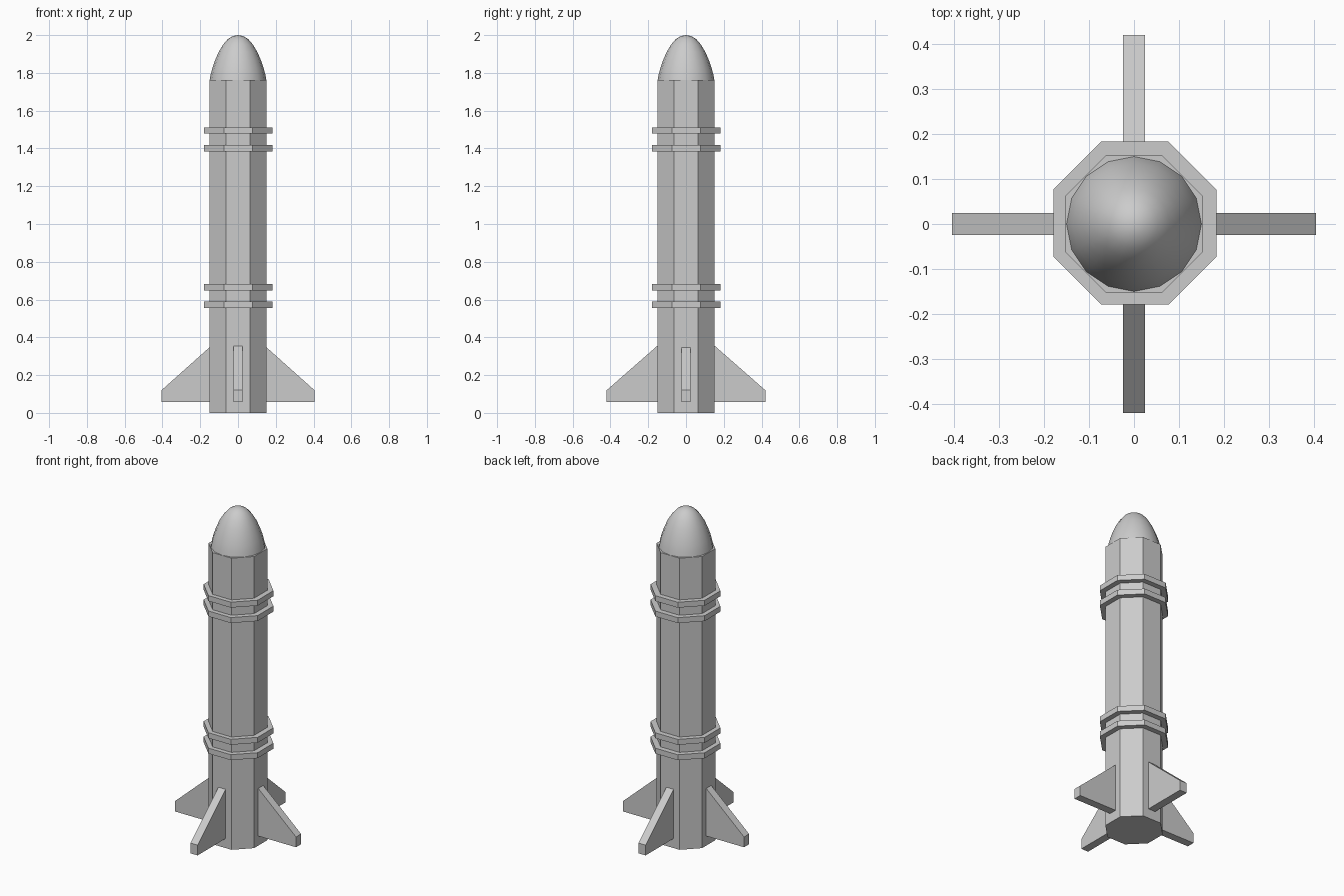
import bpy, bmesh, math

if "Cube" in bpy.data.objects:
    bpy.data.objects.remove(bpy.data.objects["Cube"])


def mesh_object(name, bm):
    bmesh.ops.recalc_face_normals(bm, faces=bm.faces[:])
    me = bpy.data.meshes.new(name)
    bm.to_mesh(me)
    bm.free()
    ob = bpy.data.objects.new(name, me)
    bpy.context.collection.objects.link(ob)
    return ob


def lathe(name, profile, sides, offset=0.0, centre=(0, 0), smooth=False):
    """Rings of (radius, z) joined by quads, capped at both ends."""
    bm = bmesh.new()
    rings = []
    for r, z in profile:
        if r == 0:
            rings.append([bm.verts.new((centre[0], centre[1], z))])
            continue
        rings.append([bm.verts.new((
            centre[0] + r * math.cos(offset + 2 * math.pi * i / sides),
            centre[1] + r * math.sin(offset + 2 * math.pi * i / sides), z))
            for i in range(sides)])
    for a, b in zip(rings, rings[1:]):
        for i in range(sides):
            j = (i + 1) % sides
            face = (a[i], a[j], b[0]) if len(b) == 1 else (a[i], a[j], b[j], b[i])
            bm.faces.new(face).smooth = smooth
    for ring in (rings[0], rings[-1]):
        if len(ring) > 1:
            bm.faces.new(ring)
    ob = mesh_object(name, bm)
    if smooth:
        for e in ob.data.edges:
            # keep the nose base edge sharp
            if all(abs(ob.data.vertices[v].co.z - profile[0][1]) < 1e-5 for v in e.vertices):
                e.use_edge_sharp = True
    return ob


def fin(name, angle, reach, root_top):
    profile = [(0.14, 0.058), (reach, 0.058), (reach, 0.12),
               (0.152, root_top), (0.14, root_top)]
    c, s = math.cos(angle), math.sin(angle)
    bm = bmesh.new()
    sides = [[bm.verts.new((x * c - t * s, x * s + t * c, z)) for x, z in profile]
             for t in (-0.024, 0.024)]
    n = len(profile)
    for side in sides:
        bm.faces.new(side)
    for i in range(n):
        j = (i + 1) % n
        bm.faces.new((sides[0][i], sides[0][j], sides[1][j], sides[1][i]))
    return mesh_object(name, bm)


flat = math.pi / 8
corner = 1 / math.cos(flat)

# Octagonal body
lathe("body", [(0.152 * corner, 0), (0.152 * corner, 1.763)], 8, flat)

# Smooth nose cone
lathe("nose_cone", [(0.15, 1.763), (0.145, 1.79), (0.136, 1.825), (0.122, 1.865),
                    (0.103, 1.91), (0.079, 1.95), (0.054, 1.979),
                    (0.027, 1.995), (0, 2.0)], 16, smooth=True)

# Paired octagonal bands
for i, z in enumerate((0.556, 0.649, 1.385, 1.478)):
    r = 0.181 * corner
    lathe(f"band_{i + 1}", [(r, z), (r, z + 0.033)], 8, flat, centre=(0.002, 0.002))

# Four tail fins
for i, name in enumerate(("right", "back", "left", "front")):
    reach, top = (0.42, 0.355) if i % 2 else (0.405, 0.346)
    fin(f"{name}_fin", i * math.pi / 2, reach, top)
